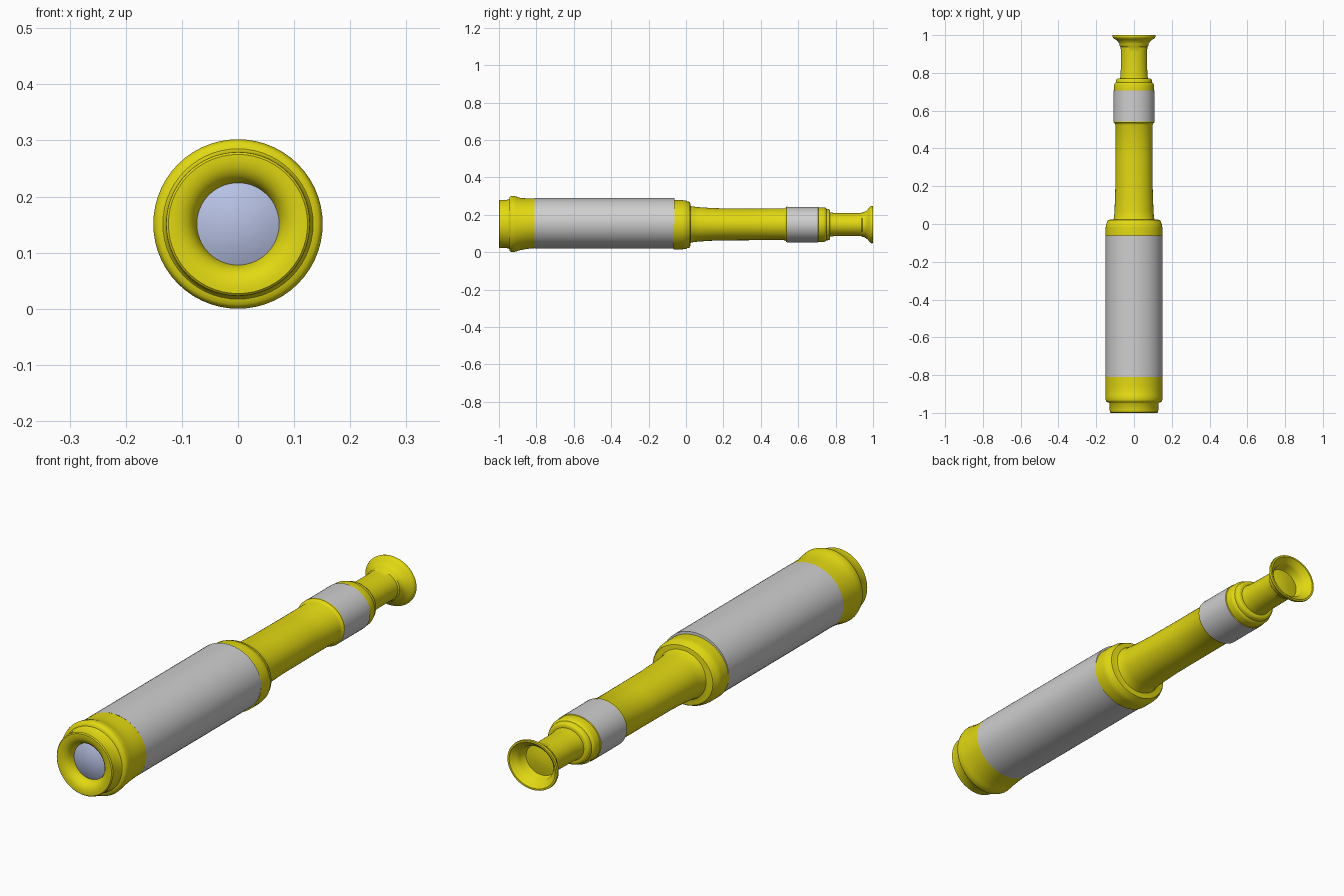
import bpy, bmesh, math

SEG = 56


def material(name, rgb):
    m = bpy.data.materials.new(name)
    m.diffuse_color = (*rgb, 1.0)
    return m


brass = material("yellow brass", (0.76, 0.69, 0.006))
grey = material("light grey", (0.62, 0.62, 0.62))
glass = material("pale blue glass", (0.48, 0.54, 0.78))


def lathe(name, profile, mat, zc=0.15, squash=1.0):
    """Revolve (y, radius[, squash[, centre z]]) points about the y axis, front to back."""
    bm = bmesh.new()
    rings = []
    for p in profile:
        y, r = p[0], p[1]
        s = p[2] if len(p) > 2 else squash
        c = p[3] if len(p) > 3 else zc
        rings.append([bm.verts.new((r * math.cos(2 * math.pi * j / SEG), y,
                                    c + r * s * math.sin(2 * math.pi * j / SEG)))
                      for j in range(SEG)])
    for a, b in zip(rings, rings[1:]):
        for j in range(SEG):
            k = (j + 1) % SEG
            bm.faces.new((a[j], b[j], b[k], a[k]))
    bmesh.ops.remove_doubles(bm, verts=bm.verts, dist=1e-5)
    for f in bm.faces:
        f.smooth = True
    me = bpy.data.meshes.new(name)
    bm.to_mesh(me)
    bm.free()
    me.set_sharp_from_angle(angle=math.radians(38))
    me.materials.append(mat)
    ob = bpy.data.objects.new(name, me)
    bpy.context.collection.objects.link(ob)
    return ob


OVAL = 0.88   # the tubes are slightly flattened in height

# Front cap: rolled lip round the lens, bead, then blend from round to oval
lathe("front_cap", [
    (-0.955, 0.072), (-0.97, 0.075), (-0.983, 0.081), (-0.992, 0.090),
    (-0.998, 0.102), (-1.0, 0.115), (-1.0, 0.124), (-0.996, 0.128),
    (-0.95, 0.130), (-0.945, 0.134), (-0.943, 0.143), (-0.938, 0.148),
    (-0.928, 0.151), (-0.91, 0.150, 0.985), (-0.898, 0.150, 0.955),
    (-0.88, 0.150, 0.925), (-0.85, 0.150, 0.90, 0.153), (-0.81, 0.150, 0.89, 0.155),
], brass, zc=0.151)

# Objective lens: shallow dome
lathe("front_lens", [(-0.978 + 0.018 * (i / 6) ** 2, 0.077 * i / 6) for i in range(7)],
      glass, zc=0.152)

# Main barrel sleeve
lathe("main_sleeve", [(-0.81, 0.150), (-0.45, 0.150), (-0.062, 0.150), (-0.06, 0.12)],
      grey, zc=0.155, squash=0.893)

# Collar behind the sleeve, stepping down to the draw tube
lathe("main_collar", [
    (-0.066, 0.12), (-0.066, 0.150), (-0.02, 0.150), (0.0, 0.148), (0.006, 0.143),
    (0.016, 0.141), (0.021, 0.137), (0.023, 0.128), (0.022, 0.115), (0.026, 0.107),
], brass, zc=0.147, squash=0.875)

# Draw tube with a soft flare at its root
lathe("draw_tube", [
    (0.02, 0.112, 0.91), (0.03, 0.106, 0.91), (0.07, 0.103, 0.89),
    (0.13, 0.101, 0.87), (0.19, 0.099, 0.865), (0.36, 0.098, 0.865),
    (0.525, 0.098, 0.865), (0.532, 0.101, 0.87), (0.537, 0.108, OVAL), (0.542, 0.108, OVAL),
], brass, zc=0.149)

# Small grey grip
lathe("grip_sleeve", [(0.54, 0.108), (0.62, 0.108), (0.706, 0.108)],
      grey, zc=0.148, squash=OVAL)

# Stepped ring behind the grip
lathe("grip_collar", [
    (0.706, 0.108), (0.708, 0.105), (0.738, 0.105), (0.745, 0.102), (0.75, 0.096),
    (0.762, 0.095), (0.768, 0.091), (0.771, 0.083), (0.770, 0.066),
], brass, zc=0.148, squash=OVAL)

# Eyepiece: narrow tube, flared cup, hollow end with a domed floor
lathe("eyepiece", [
    (0.765, 0.075), (0.79, 0.071), (0.82, 0.070), (0.91, 0.069), (0.938, 0.071),
    (0.943, 0.076), (0.953, 0.077), (0.963, 0.083), (0.974, 0.094), (0.980, 0.104),
    (0.986, 0.111), (0.993, 0.114), (1.0, 0.113), (1.0, 0.105), (0.992, 0.096),
    (0.982, 0.085), (0.974, 0.078), (0.945, 0.074), (0.940, 0.070),
    (0.944, 0.045), (0.947, 0.02), (0.948, 0.0),
], brass, zc=0.148, squash=OVAL)
